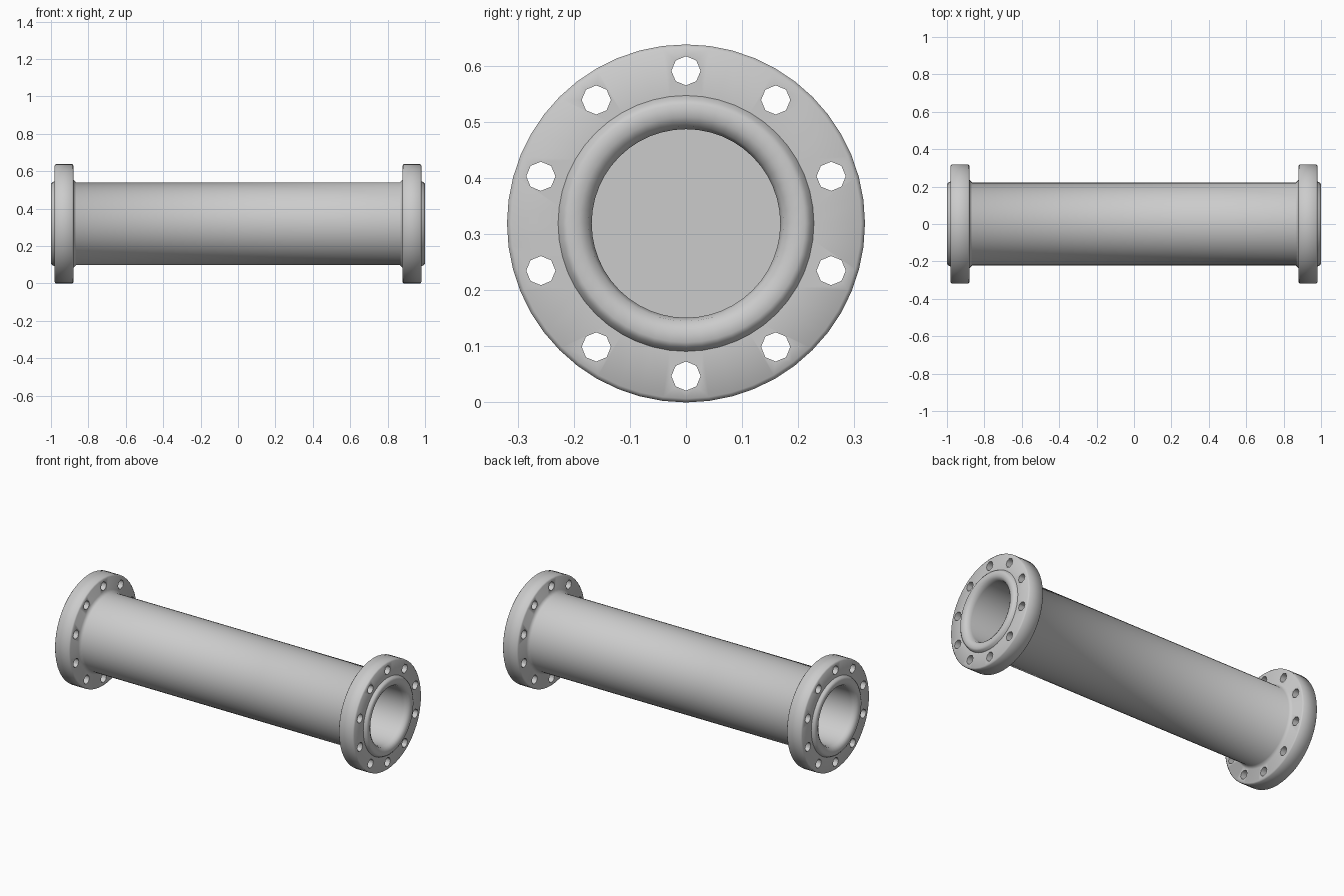
import bpy, bmesh, math
from mathutils import Matrix

if "Cube" in bpy.data.objects:
    bpy.data.objects.remove(bpy.data.objects["Cube"])

AXIS_Z = 0.319   # height of the pipe axis
SIDES = 48

steel = bpy.data.materials.new("grey_steel")
steel.diffuse_color = (0.6, 0.6, 0.6, 1)
steel.use_nodes = True
steel.node_tree.nodes["Principled BSDF"].inputs["Base Color"].default_value = steel.diffuse_color


def new_object(name, bm):
    bmesh.ops.recalc_face_normals(bm, faces=bm.faces)
    mesh = bpy.data.meshes.new(name)
    bm.to_mesh(mesh)
    bm.free()
    mesh.materials.append(steel)
    ob = bpy.data.objects.new(name, mesh)
    bpy.context.collection.objects.link(ob)
    return ob


def lathe(name, profile):
    """Turn a closed (x, radius) outline around the pipe axis."""
    bm = bmesh.new()
    rings = []
    for i in range(SIDES):
        a = 2 * math.pi * i / SIDES
        rings.append([bm.verts.new((x, r * math.sin(a), AXIS_Z + r * math.cos(a)))
                      for x, r in profile])
    n = len(profile)
    for i in range(SIDES):
        p, q = rings[i], rings[(i + 1) % SIDES]
        for k in range(n):
            m = (k + 1) % n
            bm.faces.new((p[k], p[m], q[m], q[k]))
    return new_object(name, bm)


def cylinder(bm, x, y, z, radius, depth, sides):
    m = Matrix.Translation((x, y, z)) @ Matrix.Rotation(math.pi / 2, 4, 'Y')
    bmesh.ops.create_cone(bm, cap_ends=True, segments=sides, radius1=radius,
                          radius2=radius, depth=depth, matrix=m)


# Pipe with end flanges: one half outline from tube to bore, mirrored
half = [(0.865, 0.221), (0.88, 0.236), (0.88, 0.312), (0.886, 0.319),
        (0.974, 0.319), (0.98, 0.312), (0.98, 0.228), (0.994, 0.221),
        (1.0, 0.212), (0.998, 0.190), (0.988, 0.174), (0.965, 0.168)]
outline = half + [(-x, r) for x, r in reversed(half)]
pipe = lathe("flanged_pipe", outline)

# Ten bolt holes through each flange
bm = bmesh.new()
for side in (-1, 1):
    for i in range(10):
        a = math.radians(36 * i)
        cylinder(bm, side * 0.93, 0.272 * math.sin(a),
                 AXIS_Z + 0.272 * math.cos(a), 0.026, 0.2, 8)
cutter = new_object("bolt_hole_cutter", bm)
cutter.hide_render = True
cutter.hide_set(True)

cut = pipe.modifiers.new("bolt_holes", 'BOOLEAN')
cut.operation = 'DIFFERENCE'
cut.solver = 'EXACT'
cut.object = cutter
bpy.context.view_layer.objects.active = pipe
pipe.select_set(True)
bpy.ops.object.modifier_apply(modifier=cut.name)
bpy.data.objects.remove(cutter)
bpy.ops.object.shade_smooth_by_angle(angle=math.radians(50))

# Wall closing the bore halfway along
bm = bmesh.new()
cylinder(bm, 0, 0, AXIS_Z, 0.169, 0.02, SIDES)
new_object("bore_wall", bm)
